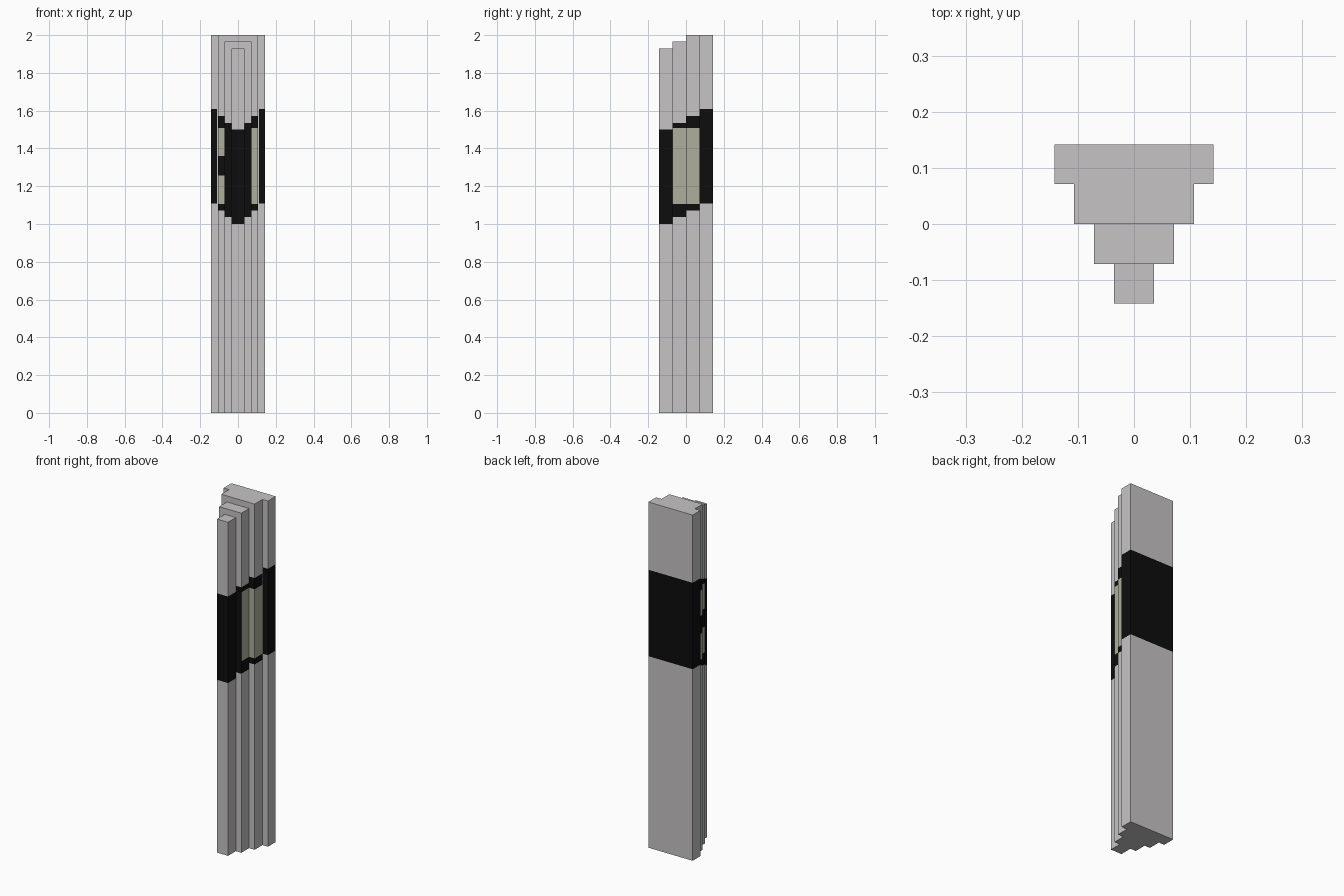
import bpy
import bmesh

old = bpy.data.objects.get("Cube")
if old:
    bpy.data.objects.remove(old, do_unlink=True)


def make_material(name, rgb):
    mat = bpy.data.materials.new(name)
    mat.use_nodes = True
    color = (*rgb, 1.0)
    mat.diffuse_color = color
    mat.node_tree.nodes["Principled BSDF"].inputs["Base Color"].default_value = color
    return mat


MATERIALS = [
    make_material("light grey", (0.565, 0.552, 0.555)),
    make_material("black", (0.004, 0.004, 0.004)),
    make_material("pale olive", (0.42, 0.43, 0.34)),
]
GREY, BLACK, OLIVE = range(3)

DEPTH = 0.071           # thickness of each step
BAND_HEIGHT = 0.5
WINDOW = (1.107, 1.507)  # height range of the side windows
BAR = (1.256, 1.36)      # dark bar dividing the window on the -x side
SEAM = 0.11              # outer edge of the thin seam on the back step


def cut(bm, axis, value):
    point, normal = [0, 0, 0], [0, 0, 0]
    point[axis], normal[axis] = value, 1
    bmesh.ops.bisect_plane(bm, geom=bm.verts[:] + bm.edges[:] + bm.faces[:],
                           plane_co=point, plane_no=normal)


def pick_color(face, level, band):
    c, n = face.calc_center_median(), face.normal
    if abs(n.z) > 0.5 or not band < c.z < band + BAND_HEIGHT:
        return GREY
    # Window wraps the sides of the middle steps and the front of the third
    on_window = level in (1, 2) and abs(n.x) > 0.5 or level == 2 and n.y < -0.5
    if on_window and WINDOW[0] < c.z < WINDOW[1]:
        if c.x > 0 or not BAR[0] < c.z < BAR[1]:
            return OLIVE
    # Thin undyed seam beside the inner corner of the back step
    if level == 3 and n.y < -0.5 and abs(c.x) < SEAM:
        return GREY
    return BLACK


def step(name, level, half_width, top):
    front = -2 * DEPTH + level * DEPTH
    band = 1.0 + level * 0.036
    bm = bmesh.new()
    bmesh.ops.create_cube(bm, size=1)
    for v in bm.verts:
        v.co.x *= 2 * half_width
        v.co.y = front + (v.co.y + 0.5) * DEPTH
        v.co.z = (v.co.z + 0.5) * top
    # Each step's back lies against the next, larger step
    if level < 3:
        bm.normal_update()
        backs = [f for f in bm.faces if f.normal.y > 0.5]
        bmesh.ops.delete(bm, geom=backs, context='FACES')
    # Colour boundaries
    heights = [band, band + BAND_HEIGHT]
    if level in (1, 2):
        heights += [*WINDOW, *BAR]
    for z in heights:
        cut(bm, 2, z)
    if level == 2:
        cut(bm, 0, 0)
    if level == 3:
        cut(bm, 0, -SEAM)
        cut(bm, 0, SEAM)
    bm.normal_update()
    for f in bm.faces:
        f.material_index = pick_color(f, level, band)
    mesh = bpy.data.meshes.new(name)
    bm.to_mesh(mesh)
    bm.free()
    for mat in MATERIALS:
        mesh.materials.append(mat)
    bpy.context.collection.objects.link(bpy.data.objects.new(name, mesh))


# Four steps, narrowest at the front
step("front_ridge", 0, 0.0355, 1.93)
step("second_step", 1, 0.071, 1.965)
step("third_step", 2, 0.1065, 2.0)
step("back_slab", 3, 0.142, 2.0)
